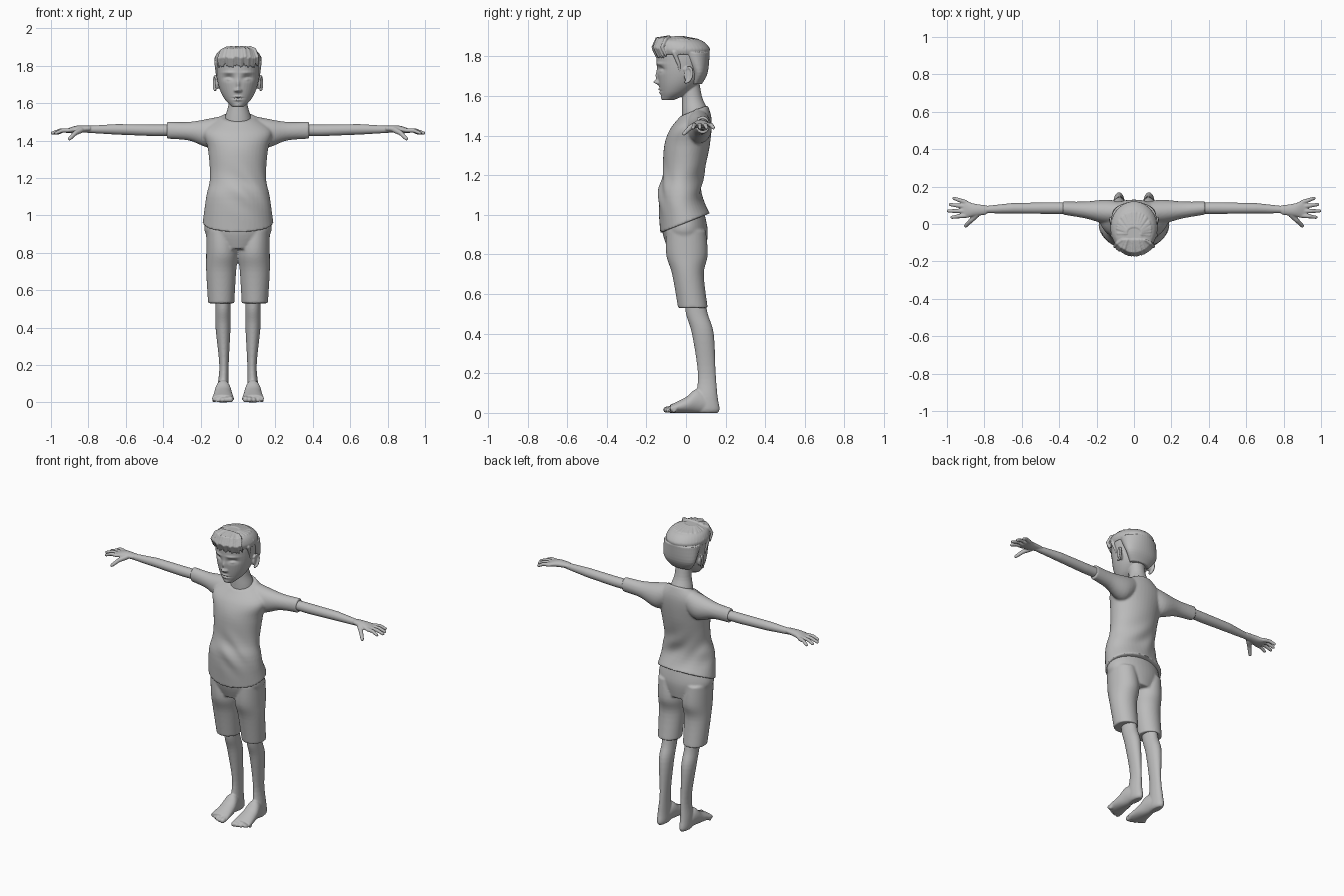
import bpy, bmesh, math, random
from mathutils import Vector

random.seed(4)
if "Cube" in bpy.data.objects:
    bpy.data.objects.remove(bpy.data.objects["Cube"], do_unlink=True)

grey_colour = (.5, .5, .5, 1)
grey = bpy.data.materials.new("plain grey")
grey.use_nodes = True
grey.diffuse_color = grey_colour
grey.node_tree.nodes["Principled BSDF"].inputs["Base Color"].default_value = grey_colour


def skin(bm, rings):
    """Closed surface through rings of points."""
    rings = [[bm.verts.new(point) for point in ring] for ring in rings]
    for lower, upper in zip(rings, rings[1:]):
        for k in range(len(lower)):
            bm.faces.new((lower[k - 1], lower[k], upper[k], upper[k - 1]))
    bm.faces.new(rings[0][::-1])
    bm.faces.new(rings[-1])


def spline(before, start, end, after, t):
    """Smooth in-between station, with tangents taken from the neighbours."""
    result = []
    for a, b, c, d in zip(before, start, end, after):
        ease = t * t * (3 - 2 * t)
        leave, arrive = (c - a) / 2, (d - b) / 2
        result.append(b + (c - b) * ease + leave * t * (1 - t) ** 2 - arrive * t * t * (1 - t))
    return result


def loft(bm, axis, stations, segments=40, steps=5):
    """Skin oval sections; a station is (position, a min, a max, b min, b max, tilt)."""
    keys = [tuple(station) + (0,) * (6 - len(station)) for station in stations]
    padded = [keys[0]] + keys + [keys[-1]]
    dense = []
    for group in zip(padded, padded[1:], padded[2:], padded[3:]):
        dense += [spline(*group, step / steps) for step in range(steps)]
    dense.append(keys[-1])
    rings = []
    for position, a_min, a_max, b_min, b_max, tilt in dense:
        ring = []
        for k in range(segments):
            angle = math.tau * k / segments
            a = (a_min + a_max) / 2 + (a_max - a_min) / 2 * math.cos(angle)
            b = (b_min + b_max) / 2 + (b_max - b_min) / 2 * math.sin(angle)
            places = {"x": (position, a, b), "y": (a, position, b), "z": (a, b, position + tilt * b)}
            ring.append(places[axis])
        rings.append(ring)
    skin(bm, rings)


def centred_loft(bm, *rows):
    """Upright loft centred on x = 0 from rows of (z, half width, front, back, tilt)."""
    loft(bm, "z", [(z, -half, half, *depths) for z, half, *depths in rows])


def tube(bm, points, radii, segments=12):
    """Tapering tube through points with rounded ends."""
    points = [Vector(point) for point in points]
    first = (points[1] - points[0]).normalized()
    last = (points[-1] - points[-2]).normalized()
    slants = [math.radians(angle) for angle in (80, 50, 25)]
    path = [(points[0] - first * radii[0] * math.sin(s), first, radii[0] * math.cos(s)) for s in slants]
    for k, (point, radius) in enumerate(zip(points, radii)):
        ahead, behind = points[min(k + 1, len(points) - 1)], points[max(k - 1, 0)]
        path.append((point, (ahead - behind).normalized(), radius))
    path += [(points[-1] + last * radii[-1] * math.sin(s), last, radii[-1] * math.cos(s))
             for s in reversed(slants)]
    rings = []
    for centre, direction, radius in path:
        turn = Vector((0, 0, 1)).rotation_difference(direction)
        angles = [math.tau * k / segments for k in range(segments)]
        rings.append([centre + turn @ Vector((radius * math.cos(a), radius * math.sin(a), 0)) for a in angles])
    skin(bm, rings)


def finish(bm, name, voxel=.004, smooth=3, mirror=False):
    """Fuse the overlapping volumes into one smooth skin."""
    bmesh.ops.recalc_face_normals(bm, faces=bm.faces)
    mesh = bpy.data.meshes.new(name)
    bm.to_mesh(mesh)
    bm.free()
    obj = bpy.data.objects.new(name, mesh)
    bpy.context.collection.objects.link(obj)
    fuse = obj.modifiers.new("fuse", "REMESH")
    fuse.mode, fuse.voxel_size = "VOXEL", voxel
    relax = obj.modifiers.new("relax", "SMOOTH")
    relax.factor, relax.iterations = .5, smooth
    if mirror:
        obj.modifiers.new("mirror", "MIRROR").use_mirror_merge = False
    bpy.ops.object.select_all(action="DESELECT")
    obj.select_set(True)
    bpy.context.view_layer.objects.active = obj
    bpy.ops.object.convert(target="MESH")
    obj.data.materials.clear()
    obj.data.materials.append(grey)
    bpy.ops.object.shade_smooth()
    return obj


def bump(distance, width):
    return math.exp(-(distance / width) ** 2)


# Shirt: torso with slanted hem and neckline, and two sleeves
bm = bmesh.new()
centred_loft(bm, (.96, .19, -.13, .12, .4), (1.1, .17, -.14, .08), (1.2, .15, -.12, .09),
             (1.35, .16, -.11, .12), (1.45, .18, -.08, .13, .2), (1.51, .09, -.03, .11, .4))
sleeve = ((.05, .02, .11, 1.42, 1.54), (.14, 0, .13, 1.36, 1.52),
          (.26, .03, .12, 1.4, 1.5), (.38, .05, .12, 1.41, 1.5))
for side in (1, -1):
    loft(bm, "x", [(side * x, *section) for x, *section in sleeve])
shirt = finish(bm, "shirt", voxel=.007)
# Soft cloth folds, strongest round the waist
for vert in shirt.data.vertices:
    x, y, z = vert.co
    if abs(x) < .2:
        fold = math.sin(42 * z + 14 * x + 3 * math.sin(9 * x + 5 * y)) * math.sin(11 * x + 17 * y)
        vert.co.y += .005 * fold * bump(z - 1.13, .1)

# Shorts: hips and two legs
bm = bmesh.new()
centred_loft(bm, (.82, .12, -.09, .1), (.92, .18, -.12, .11), (1.02, .16, -.11, .09))
shorts_leg = ((.53, .02, .16, -.04, .11), (.7, .01, .17, -.07, .09),
              (.8, 0, .17, -.1, .11), (.92, .02, .17, -.1, .1))
for side in (1, -1):
    loft(bm, "z", [(z, side * inner, side * outer, *depths) for z, inner, outer, *depths in shorts_leg])
finish(bm, "shorts", voxel=.007)

# Bare legs with feet and toes
bm = bmesh.new()
loft(bm, "z", [(.6, .04, .12, -.01, .09), (.5, .04, .12, 0, .11), (.4, .04, .12, .03, .14),
               (.2, .05, .1, .06, .15), (.08, .05, .11, .05, .16), (.02, .05, .11, .05, .17),
               (0, .06, .1, .06, .16)])
loft(bm, "y", [(.15, .06, .1, 0, .06), (.06, .04, .12, 0, .12), (0, .03, .13, 0, .08),
               (-.08, .02, .14, 0, .04)])
for toe in range(5):
    x, radius = .04 + .022 * toe, .016 - .0015 * toe
    tube(bm, [(x, -.05, .026), (x, .0025 * toe ** 2 - .1, radius)], [radius] * 2)
finish(bm, "legs", voxel=.005, mirror=True)

# Bare arms with palms, fingers and thumbs
bm = bmesh.new()
tube(bm, [(.3, .085, 1.455), (.45, .085, 1.455), (.65, .084, 1.46), (.83, .075, 1.46)],
     [.03, .031, .028, .017], segments=32)
loft(bm, "x", [(.79, .05, .1, 1.45, 1.48), (.86, .04, .11, 1.44, 1.48), (.91, .03, .13, 1.44, 1.465),
               (.925, .04, .12, 1.445, 1.46)])
for finger, reach in enumerate((.98, 1, .99, .97)):
    knuckle, tip = .045 + .024 * finger, .036 + .034 * finger
    tube(bm, [(.9, knuckle, 1.454), ((.9 + reach) / 2, (knuckle + tip) / 2, 1.454),
              (reach - .007, tip, 1.44)], [.012, .011, .009])
tube(bm, [(.84, .05, 1.456), (.87, .02, 1.44), (.9, -.01, 1.41)], [.016, .013, .01])
finish(bm, "arms", mirror=True)

# Head, neck and ears
bm = bmesh.new()
centred_loft(bm, (1.58, .03, -.12, -.06), (1.62, .07, -.13, .02), (1.68, .1, -.14, .08),
             (1.76, .115, -.148, .11), (1.84, .11, -.14, .1), (1.89, .05, -.07, .04))
centred_loft(bm, (1.42, .08, -.02, .1), (1.52, .07, -.02, .11), (1.6, .05, -.02, .08),
             (1.72, .05, -.03, .06))
for side in (1, -1):
    loft(bm, "x", [(side * .09, -.01, .02, 1.68, 1.73), (side * .123, -.01, .026, 1.675, 1.74)])
    rim = []
    for k in range(9):
        angle = math.radians(30 * k - 100)
        out, up = math.cos(angle), math.sin(angle)
        rim.append((side * (.122 + .006 * out), .008 + .022 * out + .006 * up, 1.707 + .038 * up))
    tube(bm, rim, [.007] * len(rim))
head = finish(bm, "head")
# Soft pushes on the face: x, z, width, height, depth (minus is outward)
face = {
    "eye socket": (.05, 1.735, .026, .015, .016),
    "eyeball": (.05, 1.728, .015, .008, -.009),
    "brow": (.05, 1.763, .03, .008, -.006),
    "nose bridge": (0, 1.7, .01, .025, -.011),
    "nose tip": (0, 1.67, .012, .011, -.023),
    "nostril": (.014, 1.667, .007, .007, -.011),
    "upper lip": (.007, 1.634, .014, .005, -.008),
    "mouth line": (0, 1.626, .026, .003, .006),
    "lower lip": (0, 1.617, .018, .006, -.008),
    "chin": (0, 1.59, .02, .01, -.004),
}
for vert in head.data.vertices:
    x, y, z = vert.co
    if y < -.05 and z > 1.57:
        vert.co.y += sum(depth * bump(abs(x) - across, width) * bump(z - level, height)
                         for across, level, width, height, depth in face.values())

# Hair: swept top over a short back and sides
bm = bmesh.new()
centred_loft(bm, (1.81, .12, -.15, .11), (1.84, .125, -.165, .12), (1.88, .1, -.155, .08),
             (1.9, .04, -.1, 0))
centred_loft(bm, (1.66, .07, .02, .08), (1.72, .11, .02, .11), (1.82, .12, -.05, .12))
for side in (1, -1):
    tube(bm, [(side * .104, -.03, 1.715), (side * .111, -.035, 1.76), (side * .115, -.06, 1.82)],
         [.005, .009, .012])
# Upswept front locks
lock_count = 17
for lock in range(lock_count):
    across = 2 * lock / (lock_count - 1) - 1
    x = .1 * across + random.uniform(-.004, .004)
    back = .045 * across ** 2
    lift = random.uniform(-.006, .004)
    tube(bm, [(x, back - .148, 1.8 + lift), (x, back - .166, 1.845 + lift),
              (x * .85, back - .148, 1.885 + lift), (x * .6, -.085, 1.9 + lift / 2)],
         [.005, .009, .01, .006])
# Combed locks across the crown and round the sides
for lock in range(22):
    angle = math.radians(10 * lock - 20 + random.uniform(-4, 4))
    out, back = math.cos(angle), math.sin(angle)
    fall = random.uniform(-.008, .008)
    tube(bm, [(.04 * out, .03 * back - .045, 1.899), (.088 * out, .09 * back - .03, 1.882),
              (.121 * out, .134 * back - .02, 1.84 + fall)], [.005, .008, .005])
finish(bm, "hair", smooth=1)
